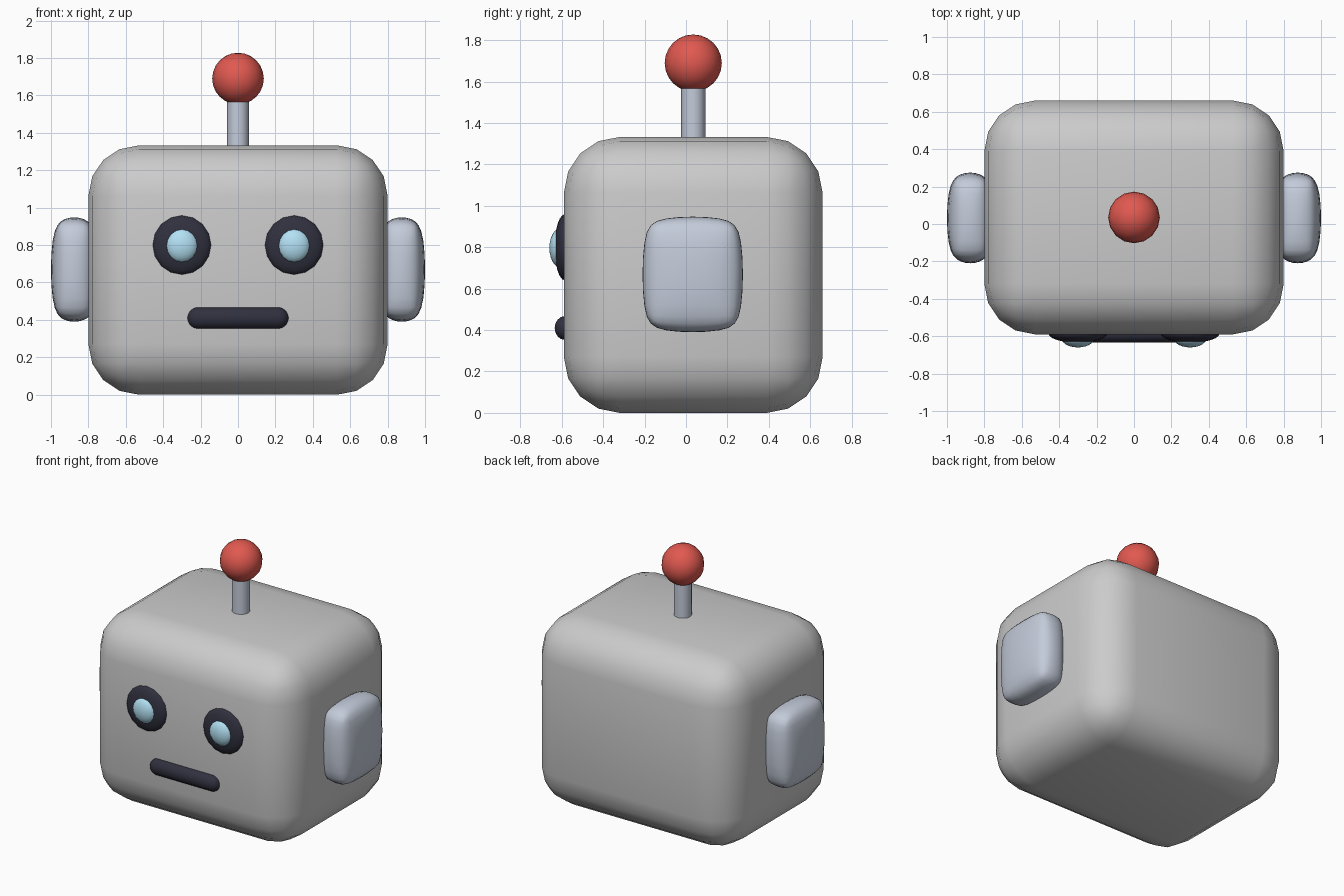
import bpy, bmesh
from mathutils import Matrix, Vector

if "Cube" in bpy.data.objects:
    bpy.data.objects.remove(bpy.data.objects["Cube"])


def material(name, rgb):
    m = bpy.data.materials.new(name)
    m.diffuse_color = (*rgb, 1)
    m.use_nodes = True
    m.node_tree.nodes["Principled BSDF"].inputs["Base Color"].default_value = m.diffuse_color
    return m


STEEL = material("steel", (0.55, 0.6, 0.7))
RED = material("red", (0.75, 0.1, 0.08))
DARK = material("dark", (0.03, 0.03, 0.05))
BLUE = material("pale_blue", (0.45, 0.75, 0.9))


def finish(bm, name, mat=None, angle=180):
    me = bpy.data.meshes.new(name)
    bmesh.ops.recalc_face_normals(bm, faces=bm.faces)
    for e in bm.edges:
        if e.is_manifold and e.calc_face_angle(0) > angle * 0.01745:
            e.smooth = False
    for f in bm.faces:
        f.smooth = True
    bm.to_mesh(me)
    bm.free()
    ob = bpy.data.objects.new(name, me)
    bpy.context.collection.objects.link(ob)
    if mat:
        me.materials.append(mat)
    return ob


def rounded_box(name, lo, hi, width, segments, mat=None):
    lo, hi = Vector(lo), Vector(hi)
    bm = bmesh.new()
    bmesh.ops.create_cube(bm, size=1)
    for v in bm.verts:
        v.co = (lo + hi) / 2 + v.co * (hi - lo)
    bmesh.ops.bevel(bm, geom=bm.edges[:], offset=width, segments=segments,
                    profile=0.5, affect='EDGES')
    return finish(bm, name, mat)


def ellipsoid(name, centre, radii, mat, stretch=0, axis='Z', sides=16, rings=12):
    bm = bmesh.new()
    bmesh.ops.create_uvsphere(bm, u_segments=sides, v_segments=rings, radius=1)
    if axis != 'Z':
        bmesh.ops.rotate(bm, verts=bm.verts, matrix=Matrix.Rotation(1.5707963, 3, 'X' if axis == 'Y' else 'Y'))
    for v in bm.verts:
        x = v.co.x * radii[0]
        # push the two halves apart to make a capsule
        if stretch:
            x += stretch * max(-1, min(1, v.co.x * 1000))
        v.co = Vector(centre) + Vector((x, v.co.y * radii[1], v.co.z * radii[2]))
    return finish(bm, name, mat)


# Head
rounded_box("head", (-0.8, -0.59, 0.0), (0.8, 0.66, 1.333), 0.27, 4)

# Ears and eyes, mirrored left and right
for s, side in ((-1, "left"), (1, "right")):
    xs = sorted((s * 0.745, s * 1.006))
    ear = rounded_box("ear_" + side, (xs[0], -0.216, 0.384), (xs[1], 0.281, 0.954), 0.075, 1, STEEL)
    sub = ear.modifiers.new("Smooth", 'SUBSURF')
    sub.levels = sub.render_levels = 2
    ellipsoid("eye_socket_" + side, (s * 0.3, -0.585, 0.8), (0.158, 0.05, 0.16), DARK, axis='Y')
    ellipsoid("eye_" + side, (s * 0.3, -0.61, 0.797), (0.088, 0.05, 0.093), BLUE, axis='Y')

# Mouth
ellipsoid("mouth", (0, -0.585, 0.41), (0.057, 0.05, 0.058), DARK, stretch=0.213, axis='X', sides=16, rings=11)

# Antenna stem and ball
bm = bmesh.new()
bmesh.ops.create_cone(bm, cap_ends=True, segments=16, radius1=0.058, radius2=0.058, depth=0.32,
                      matrix=Matrix.Translation((0, 0.035, 1.44)))
finish(bm, "antenna_stem", STEEL, 40)
ellipsoid("antenna_ball", (0, 0.035, 1.69), (0.138, 0.138, 0.138), RED)
